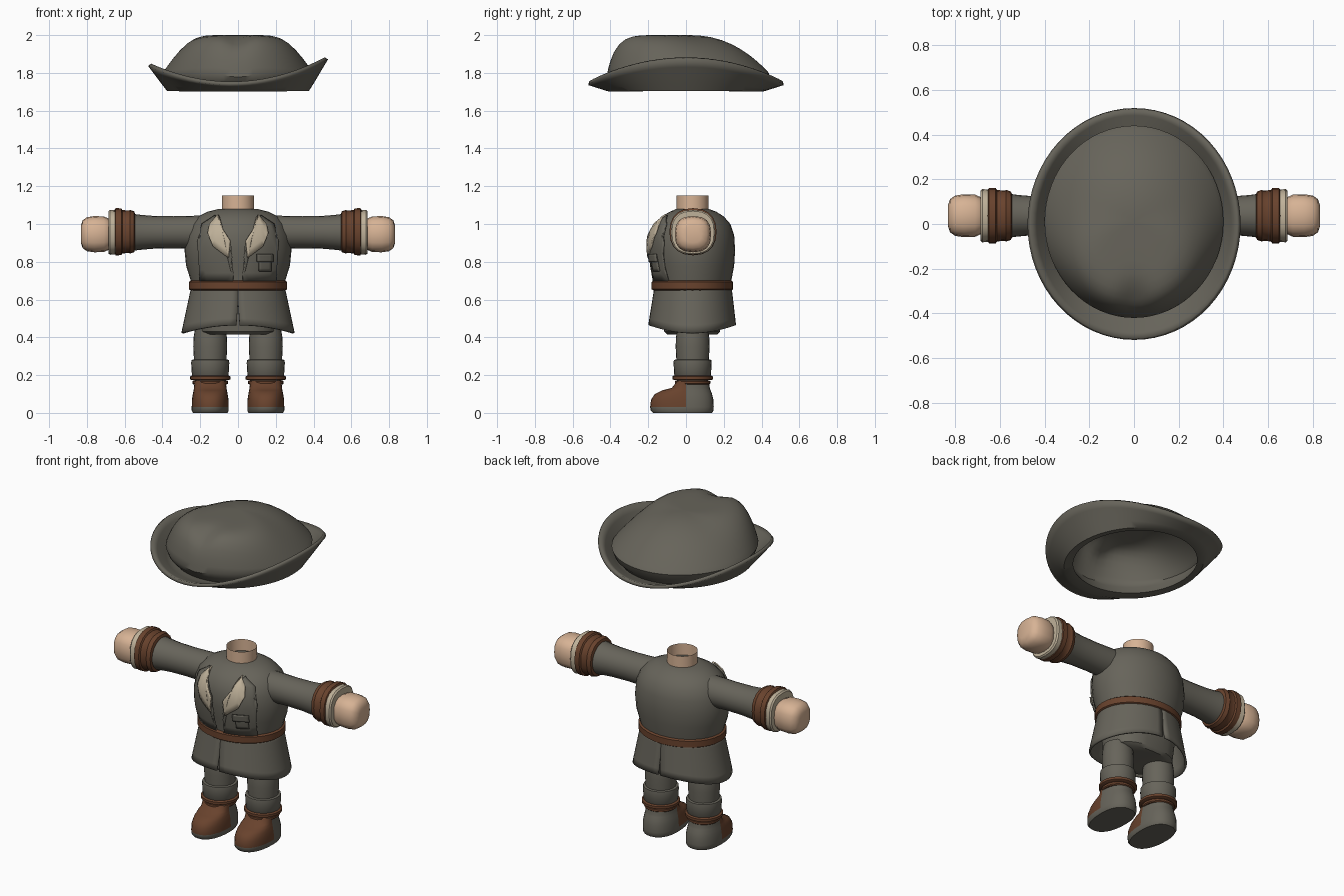
import bpy, bmesh
from math import sin, cos, pi, exp, copysign, radians
from mathutils import Vector

if "Cube" in bpy.data.objects:
    bpy.data.objects.remove(bpy.data.objects["Cube"])


def material(name, rgb):
    m = bpy.data.materials.new(name)
    m.use_nodes = True
    m.diffuse_color = (*rgb, 1)
    bsdf = m.node_tree.nodes["Principled BSDF"]
    bsdf.inputs["Base Color"].default_value = (*rgb, 1)
    bsdf.inputs["Roughness"].default_value = 0.8
    return m


CLOTH = material("grey cloth", (0.135, 0.127, 0.103))
LEATHER = material("brown leather", (0.14, 0.055, 0.026))
SKIN = material("skin", (0.68, 0.45, 0.30))
CREAM = material("cream linen", (0.52, 0.44, 0.32))
METAL = material("dull metal", (0.17, 0.165, 0.15))
parts = []


def finish(name, bm, *mats, thick=0, offset=-1):
    bmesh.ops.recalc_face_normals(bm, faces=bm.faces)
    me = bpy.data.meshes.new(name)
    bm.to_mesh(me)
    bm.free()
    for m in mats:
        me.materials.append(m)
    ob = bpy.data.objects.new(name, me)
    bpy.context.collection.objects.link(ob)
    if thick:
        mod = ob.modifiers.new("thickness", "SOLIDIFY")
        mod.thickness, mod.offset = thick, offset
    parts.append(ob)
    return ob


def loft(rings, closed=True, caps=True):
    bm = bmesh.new()
    rows = [[bm.verts.new(p) for p in r] for r in rings]
    n = len(rows[0])
    for a, b in zip(rows, rows[1:]):
        for i in range(n if closed else n - 1):
            j = (i + 1) % n
            bm.faces.new((a[i], a[j], b[j], b[i]))
    if caps:
        bm.faces.new(rows[0])
        bm.faces.new(rows[-1])
    return bm


def power(v, n):
    return copysign(abs(v) ** (2 / n), v)


def ring_z(z, rx, front, back, cx=0, mid=0.035, sides=32, n=2):
    """Upright ring with separate front and back depths."""
    out = []
    for i in range(sides):
        a = 2 * pi * i / sides
        c, s = power(cos(a), n), power(sin(a), n)
        out.append((cx + rx * c, mid + s * (back - mid if s > 0 else mid - front), z))
    return out


def ring_x(x, r, z, side, n=2, sides=20, y=0.037):
    angles = [2 * pi * i / sides for i in range(sides)]
    return [(side * x, y + r * power(cos(a), n), z + r * power(sin(a), n)) for a in angles]


# Torso
TORSO = [(.64, .24, -.16, .23), (.70, .25, -.165, .24), (.78, .275, -.18, .255),
         (.86, .283, -.19, .26), (.94, .275, -.188, .255), (1.0, .25, -.165, .235),
         (1.04, .21, -.13, .20), (1.065, .16, -.085, .16), (1.08, .1, -.05, .12)]
finish("torso", loft([ring_z(*r) for r in TORSO]), CLOTH)


def chest_y(x, z):
    for a, b in zip(TORSO, TORSO[1:]):
        if a[0] <= z <= b[0]:
            t = (z - a[0]) / (b[0] - a[0])
            rx, front = (a[k] + (b[k] - a[k]) * t for k in (1, 2))
            return .035 - (.035 - front) * max(0, 1 - (x / rx) ** 2) ** .5


def chest_plate(name, outline, mat, lift, side=1):
    """Thin panel draped over the front of the torso."""
    bm = bmesh.new()
    f = bm.faces.new([bm.verts.new((side * x, 0, z)) for x, z in outline])
    bmesh.ops.triangulate(bm, faces=[f])
    bmesh.ops.subdivide_edges(bm, edges=bm.edges[:], cuts=4, use_grid_fill=True)
    for v in bm.verts:
        v.co.y = chest_y(v.co.x, v.co.z) - lift
    finish(name, bm, mat, thick=.009, offset=0)


for side, label in ((1, "left"), (-1, "right")):
    chest_plate(label + "_coat_front", [(.025, .70), (.20, .70), (.215, .90), (.19, 1.0),
                (.12, 1.045), (.085, .98), (.04, .91), (.055, .82)], CLOTH, .008, side)
    chest_plate(label + "_collar", [(.105, 1.05), (.15, 1.0), (.16, .95), (.13, .88),
                (.05, .82), (.04, .91), (.085, .98)], CREAM, .018, side)
chest_plate("pocket", [(.11, .75), (.175, .75), (.175, .83), (.11, .83)], CLOTH, .016)
chest_plate("pocket_flap", [(.10, .80), (.185, .80), (.185, .84), (.10, .84)], CLOTH, .026)

# Neck
neck = [ring_z(z, .086, -.05, .12) for z in (1.0, 1.15)]
finish("neck", loft(neck, caps=False), SKIN)

# Belt and buckle
belt = [(.648, .25, -.172, .24), (.655, .26, -.182, .25),
        (.693, .26, -.182, .25), (.70, .25, -.172, .24)]
finish("belt", loft([ring_z(*r) for r in belt]), LEATHER)
bm = bmesh.new()
f = bm.faces.new([bm.verts.new((x, -.188, z)) for x, z in
                  ((-.042, .65), (.042, .65), (.042, .698), (-.042, .698))])
bmesh.ops.inset_region(bm, faces=[f], thickness=.012)
bmesh.ops.delete(bm, geom=[f], context="FACES_ONLY")
finish("buckle", bm, METAL, thick=.014, offset=0)

# Coat skirt in two halves, split at front and back
for side, label in ((1, "left"), (-1, "right")):
    rows = []
    for k in range(7):
        t = k / 6
        gap = .05 * max(0, t - .4)
        row = []
        for i in range(25):
            a = -pi / 2 + gap + (pi - 2 * gap) * i / 24
            hem = .465 - .042 * cos(a) ** 2
            depth = (.205 + .025 * t) if sin(a) > 0 else (.20 + .035 * t)
            row.append((side * (.245 + .055 * t) * cos(a), .035 + depth * sin(a),
                        .68 + (hem - .68) * t))
        rows.append(row)
    finish(label + "_coat_skirt", loft(rows, closed=False, caps=False), CLOTH, thick=.012)

# Hips under the skirt
hips = [(.415, .17, -.10, .165), (.43, .20, -.115, .18), (.62, .22, -.13, .20)]
finish("hips", loft([ring_z(*r, n=2.6) for r in hips]), CLOTH)


def tube(name, cx, rows, mat):
    finish(name, loft([ring_z(z, r, .035 - r, .035 + r, cx, sides=24) for z, r in rows]), mat)


for side, label in ((1, "left"), (-1, "right")):
    # Legs and boots
    cx = side * .147
    tube(label + "_leg", cx, [(.14, .08), (.20, .084), (.28, .086), (.35, .09),
                              (.40, .088), (.45, .08)], CLOTH)
    tube(label + "_boot_cuff", cx, [(.19, .09), (.20, .097), (.265, .101),
                                    (.28, .099), (.283, .088)], CLOTH)
    tube(label + "_boot_strap", cx, [(.173, .098), (.178, .107), (.193, .107),
                                     (.198, .098)], LEATHER)
    tube(label + "_ankle_strap", cx, [(.15, .088), (.155, .094), (.167, .094),
                                      (.172, .088)], LEATHER)
    boot = [(0, .092, -.175, .138), (.012, .098, -.187, .146), (.032, .098, -.19, .147),
            (.07, .097, -.185, .145), (.10, .092, -.165, .138), (.12, .088, -.125, .13),
            (.132, .086, -.075, .126), (.165, .083, -.05, .122)]
    bm = loft([ring_z(*r, cx=cx, mid=0, sides=28, n=2.3) for r in boot])
    for f in bm.faces:
        c = f.calc_center_median()
        f.material_index = int(c.y < -.001 and c.z > .032 and c.z < .16)
    finish(label + "_boot", bm, CLOTH, LEATHER)

    # Sleeve, cuffs and hand
    sleeve = [(.13, .09), (.22, .088), (.34, .085), (.45, .087), (.52, .093), (.57, .10)]
    finish(label + "_sleeve", loft([ring_x(x, r, .956, side) for x, r in sleeve]), CLOTH)
    cuff = [(.545, .095), (.55, .108), (.572, .116), (.578, .112), (.612, .115),
            (.618, .124), (.648, .125), (.656, .11)]
    finish(label + "_leather_cuff", loft([ring_x(x, r, .959, side, 2.3) for x, r in cuff]), LEATHER)
    shirt = [(.64, .10), (.65, .117), (.678, .119), (.686, .112), (.686, .08)]
    finish(label + "_shirt_cuff", loft([ring_x(x, r, .956, side, 2.5) for x, r in shirt]), CREAM)
    hand = [(.66, .06), (.685, .083), (.71, .094), (.76, .096), (.80, .09),
            (.822, .074), (.832, .045)]
    finish(label + "_hand", loft([ring_x(x, r, .946, side, 2.6, 16) for x, r in hand]), SKIN)

# Hat with upturned brim and pinched crown
ANG = [2 * pi * i / 64 for i in range(64)]
rings = []
for t in (1, .75, .5, .25, 0):
    rings.append([((.37 + .098 * t) * cos(a), (.41 + .105 * t) * sin(a),
                   1.712 + t * (.033 + .115 * cos(a) ** 2 + .017 * cos(a))) for a in ANG])
rings.append([(.345 * cos(a), .01 + .37 * sin(a), 1.712) for a in ANG])
rings.append([(.378 * cos(a), .01 + .405 * sin(a), 1.76) for a in ANG])
for r in (1, .985, .96, .92, .87, .81, .74, .65, .55, .42, .28, .14, .02):
    ring = []
    for a in ANG:
        x, y = .39 * r * cos(a), .01 + .42 * r * sin(a)
        p = 2.3 + 11 * ((1 - sin(a)) / 2) ** 4
        z = 1.795 + .195 * (1 - r ** p)
        z -= .04 * exp(-(x * x + (y + .34) ** 2) / .005)
        ring.append((x, y, z))
    rings.append(ring)
bm = loft(rings, caps=False)
bm.verts.ensure_lookup_table()
bm.faces.new(bm.verts[-64:])
finish("hat", bm, CLOTH, thick=.02, offset=0)

# Smooth shading with sharp creases
bpy.ops.object.select_all(action="DESELECT")
for ob in parts:
    ob.select_set(True)
bpy.context.view_layer.objects.active = parts[0]
bpy.ops.object.shade_smooth_by_angle(angle=radians(40))
